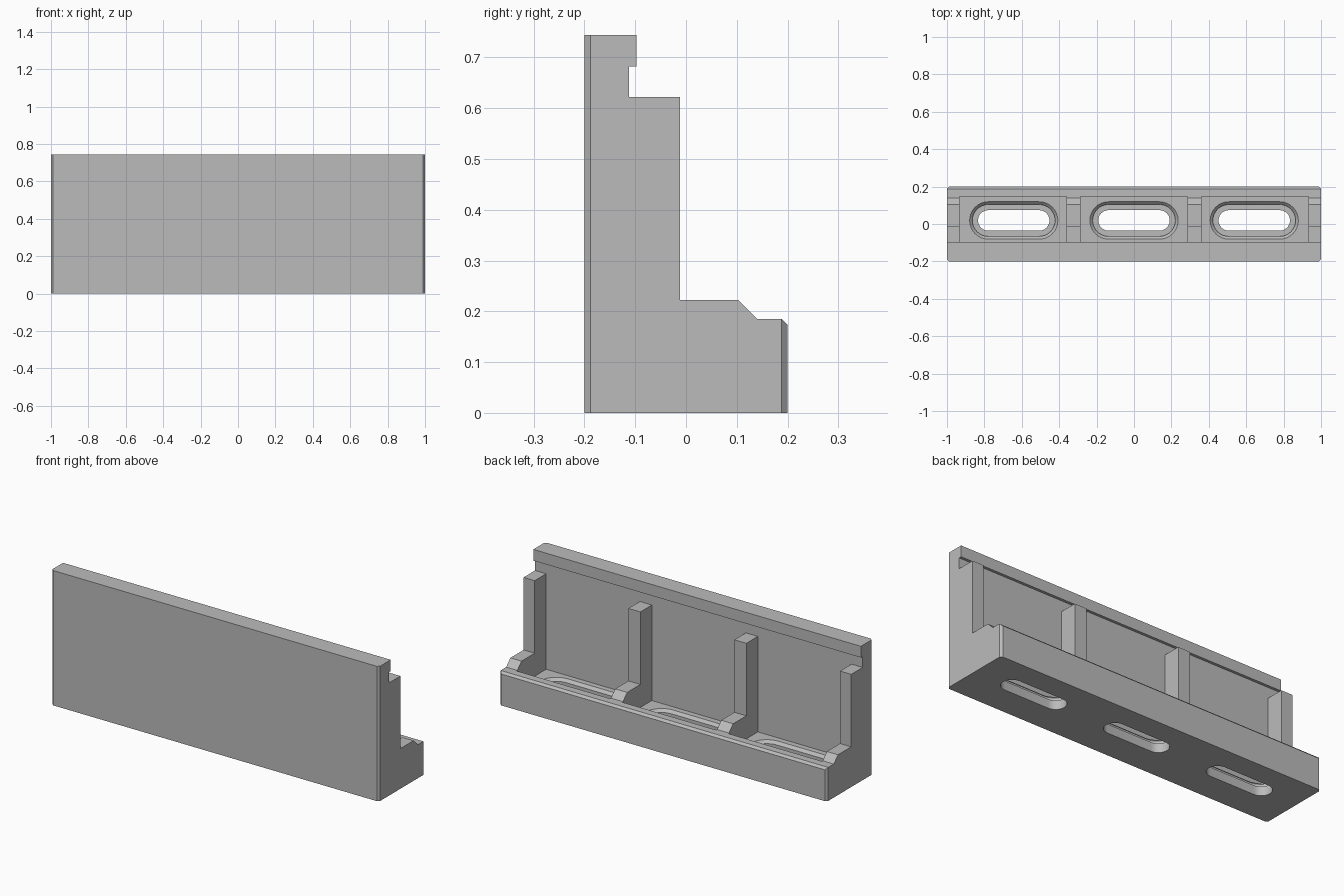
import bpy, bmesh, math

cube = bpy.data.objects.get("Cube")
if cube:
    bpy.data.objects.remove(cube, do_unlink=True)

# One plain grey for the whole part
grey = bpy.data.materials.new("grey metal")
grey.use_nodes = True
colour = (0.5, 0.5, 0.5, 1)
grey.diffuse_color = colour
grey.node_tree.nodes["Principled BSDF"].inputs["Base Color"].default_value = colour

FLOOR, RIM, WALL, HEIGHT = 0.095, 0.185, -0.112, 0.744
CHAMFER = 0.012


def finish(name, bm):
    bmesh.ops.recalc_face_normals(bm, faces=bm.faces)
    mesh = bpy.data.meshes.new(name)
    bm.to_mesh(mesh)
    bm.free()
    mesh.materials.append(grey)
    obj = bpy.data.objects.new(name, mesh)
    bpy.context.collection.objects.link(obj)
    return obj


def loft(rings):
    """Closed solid through rings of equal point count."""
    bm = bmesh.new()
    loops = [[bm.verts.new(p) for p in ring] for ring in rings]
    for a, b in zip(loops, loops[1:]):
        for i in range(len(a)):
            j = (i + 1) % len(a)
            bm.faces.new((a[i], a[j], b[j], b[i]))
    bm.faces.new(loops[0])
    bm.faces.new(loops[-1])
    return bm


def extrude_x(profile, x0, x1):
    return loft([[(x, y, z) for y, z in profile] for x in (x0, x1)])


def bevel_corners(bm):
    """Chamfer the upright edges at the four outer corners."""
    edges = []
    for e in bm.edges:
        a, b = (v.co for v in e.verts)
        upright = abs(a.x - b.x) < 1e-5 and abs(a.y - b.y) < 1e-5
        if upright and abs(abs(a.x) - 1) < 1e-4 and abs(abs(a.y) - 0.2) < 1e-4:
            edges.append(e)
    bmesh.ops.bevel(bm, geom=edges, offset=CHAMFER, segments=1, affect='EDGES')


def boolean(target, tool, operation):
    mod = target.modifiers.new("cut", 'BOOLEAN')
    mod.operation, mod.solver, mod.object = operation, 'EXACT', tool
    bpy.context.view_layer.objects.active = target
    bpy.ops.object.modifier_apply(modifier=mod.name)
    bpy.data.objects.remove(tool, do_unlink=True)


# Body: tall wall with top lip, sunken floor and rear rim
body_profile = [(-0.2, 0), (0.2, 0), (0.2, RIM - CHAMFER), (0.2 - CHAMFER, RIM),
                (0.147, RIM), (0.147, FLOOR), (WALL, FLOOR), (WALL, 0.682),
                (-0.097, 0.682), (-0.097, HEIGHT), (-0.2, HEIGHT)]
bm = extrude_x(body_profile, -1, 1)
bevel_corners(bm)
body = finish("slotted_bracket_body", bm)

# Stepped ribs, two at the ends and two between the slots
rib_profile = [(-0.15, 0.05), (0.16, 0.05), (0.16, RIM), (0.14, RIM), (0.103, 0.222),
               (-0.012, 0.222), (-0.012, 0.622), (-0.15, 0.622)]
for side in (-1, 1):
    for inner, outer in ((0.287, 0.36), (0.932, 1)):
        rib = finish("rib", extrude_x(rib_profile, side * inner, side * outer))
        boolean(body, rib, 'UNION')


def stadium(cx, cy, half, r, z, n=16):
    ring = []
    for side in (1, -1):
        for i in range(n + 1):
            a = math.pi * (i / n - 0.5)
            ring.append((cx + side * (half + r * math.cos(a)),
                         cy + side * r * math.sin(a), z))
    return ring


# Counterbored slots through the floor
steps = [(0.1, 0.3), (0.1, FLOOR), (0.085, 0.08), (0.085, 0.05), (0.055, 0.05), (0.055, -0.05)]
for cx in (-0.643, 0, 0.643):
    cutter = finish("slot_cutter", loft([stadium(cx, 0.019, 0.136, r, z) for r, z in steps]))
    boolean(body, cutter, 'DIFFERENCE')

# Smooth slot ends, sharp machined edges
bpy.ops.object.select_all(action='DESELECT')
body.select_set(True)
bpy.context.view_layer.objects.active = body
bpy.ops.object.shade_smooth_by_angle(angle=math.radians(25))
